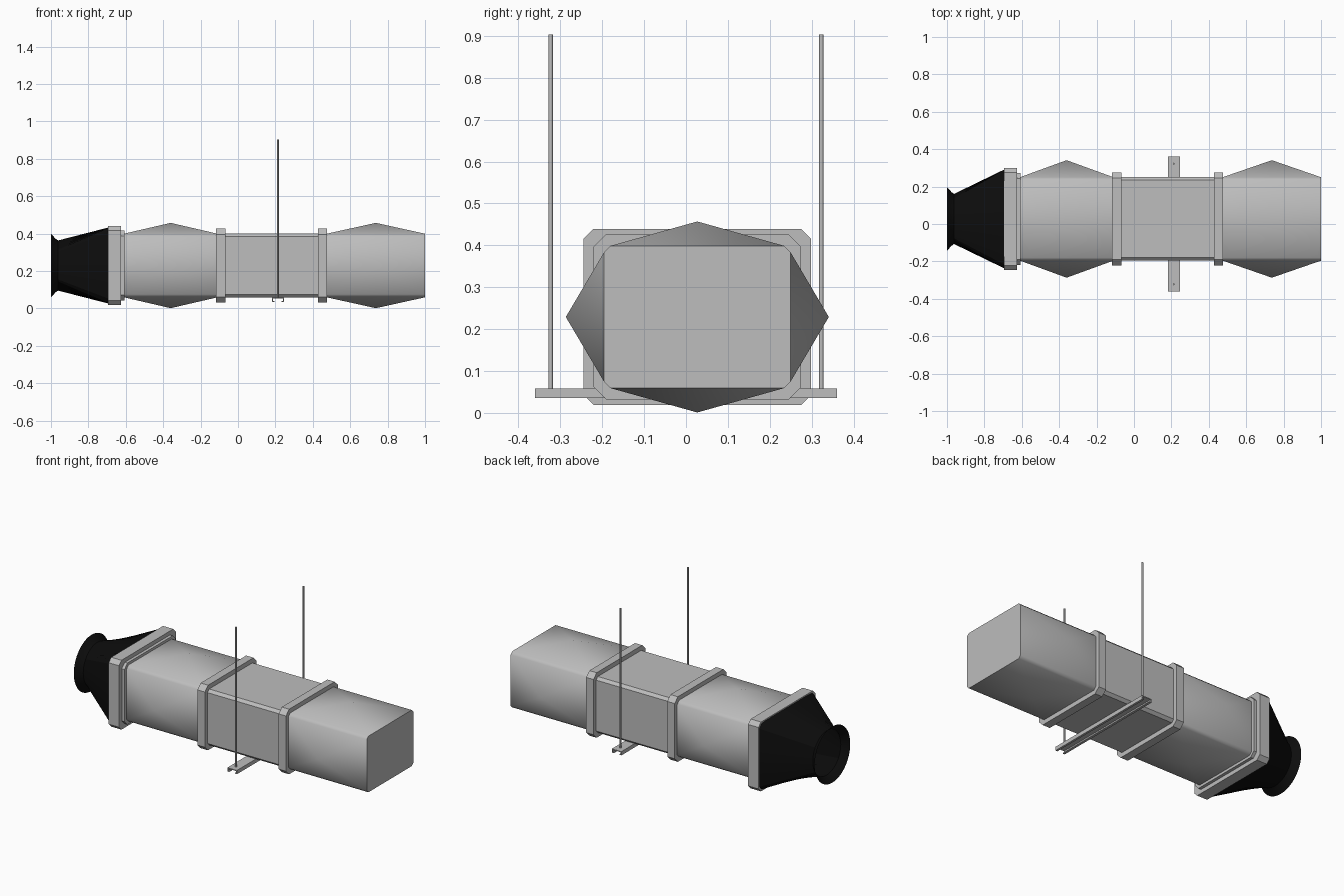
import bpy, bmesh, math
from mathutils import Matrix

if "Cube" in bpy.data.objects:
    bpy.data.objects.remove(bpy.data.objects["Cube"])

CY, CZ = 0.027, 0.229      # duct axis
HY, HZ = 0.223, 0.17       # duct half size


def material(name, value):
    m = bpy.data.materials.new(name)
    m.use_nodes = True
    col = (value, value, value, 1)
    m.diffuse_color = col
    m.node_tree.nodes["Principled BSDF"].inputs["Base Color"].default_value = col
    return m


steel = material("galvanised grey", 0.51)
rubber = material("black fabric", 0.004)


def finish(bm, name, mat, smooth=None):
    bmesh.ops.recalc_face_normals(bm, faces=bm.faces)
    me = bpy.data.meshes.new(name)
    bm.to_mesh(me)
    bm.free()
    me.materials.append(mat)
    ob = bpy.data.objects.new(name, me)
    bpy.context.collection.objects.link(ob)
    if smooth:
        bpy.ops.object.select_all(action='DESELECT')
        ob.select_set(True)
        bpy.context.view_layer.objects.active = ob
        bpy.ops.object.shade_smooth_by_angle(angle=math.radians(smooth))
    return ob


def octagon(hy, hz, c):
    """Rectangle outline with cut corners, centred on the duct axis."""
    quarter = [(hy, hz - c), (hy - c, hz)]
    pts = []
    for sy, sz in ((1, 1), (-1, 1), (-1, -1), (1, -1)):
        for y, z in (quarter if sy * sz > 0 else quarter[::-1]):
            pts.append((CY + sy * y, CZ + sz * z))
    return pts


def bridge(bm, a, b):
    n = len(a)
    return [bm.faces.new((a[i], a[(i + 1) % n], b[(i + 1) % n], b[i])) for i in range(n)]


def prism(x0, x1, outline):
    bm = bmesh.new()
    a, b = [[bm.verts.new((x, y, z)) for y, z in outline] for x in (x0, x1)]
    sides = bridge(bm, a, b)
    bm.faces.new(a)
    bm.faces.new(b)
    return bm, sides


def block(name, x0, x1, hy, hz, c):
    finish(prism(x0, x1, octagon(hy, hz, c))[0], name, steel)


# Straight duct and its flanges
block("middle_duct", -0.09, 0.46, HY, HZ, 0.016)
block("joint_flange_left", 0.427, 0.476, 0.248, 0.197, 0.03)
block("joint_flange_right", -0.117, -0.067, 0.248, 0.197, 0.03)
block("thin_flange", -0.63, -0.608, 0.245, 0.186, 0.028)
block("end_flange", -0.695, -0.626, 0.272, 0.21, 0.024)


# Duct sections whose four walls swell to a point
def swollen_duct(name, x0, x1):
    bm, sides = prism(x0, x1, octagon(HY, HZ, 0.016))
    bmesh.ops.recalc_face_normals(bm, faces=bm.faces)
    walls = [f for f in sides if max(abs(f.normal.y), abs(f.normal.z)) > 0.99]
    for f in walls:
        n = f.normal.copy()
        tip = bmesh.ops.poke(bm, faces=[f])["verts"][0]
        tip.co += n * (0.091 if abs(n.y) > 0.5 else 0.058)
    finish(bm, name, steel, 40)


swollen_duct("swollen_duct_left", 0.474, 1.0)
swollen_duct("swollen_duct_right", -0.61, -0.11)

# Flexible connector: cut-corner rectangle narrowing to a flared round collar
STEPS = 64


def ring(bm, x, hy, hz, c=None):
    verts = []
    for i in range(STEPS):
        t = 2 * math.pi * i / STEPS
        cy, cz = math.cos(t), math.sin(t)
        r = 1.0
        if c is not None:
            r = 1 / max(abs(cy) / hy, abs(cz) / hz, (abs(cy) + abs(cz)) / (hy + hz - c))
            verts.append(bm.verts.new((x, CY + r * cy, CZ + r * cz)))
        else:
            verts.append(bm.verts.new((x, CY + hy * cy, CZ + hz * cz)))
    return verts


bm = bmesh.new()
rings = [ring(bm, -0.694, 0.264, 0.203, 0.024)]
for x, r in ((-0.962, 0.134), (-0.975, 0.143), (-1.0, 0.17)):
    rings.append(ring(bm, x, r, r))
for a, b in zip(rings, rings[1:]):
    bridge(bm, a, b)
bm.faces.new(ring(bm, -0.698, 0.255, 0.195, 0.024))
finish(bm, "flexible_connector", rubber, 25)

# Hanger channel, open underneath with turned-in lips
w, t, lip, z0, z1 = 0.032, 0.005, 0.013, 0.035, 0.058
half = [(w, z1), (w, z0), (w - lip, z0), (w - lip, z0 + t), (w - t, z0 + t), (w - t, z1 - t)]
profile = half + [(-x, z) for x, z in reversed(half)]
bm = bmesh.new()
a, b = [[bm.verts.new((0.213 + x, y, z)) for x, z in profile] for y in (-0.36, 0.36)]
bridge(bm, a, b)
bm.faces.new(a)
bm.faces.new(b)
finish(bm, "hanger_channel", steel)

# Hanger rods
for side, y in (("front", -0.323), ("back", 0.323)):
    bm = bmesh.new()
    bmesh.ops.create_cone(bm, cap_ends=True, segments=12, radius1=0.005, radius2=0.005,
                          depth=0.85, matrix=Matrix.Translation((0.213, y, 0.479)))
    finish(bm, side + "_hanger_rod", steel, 40)
